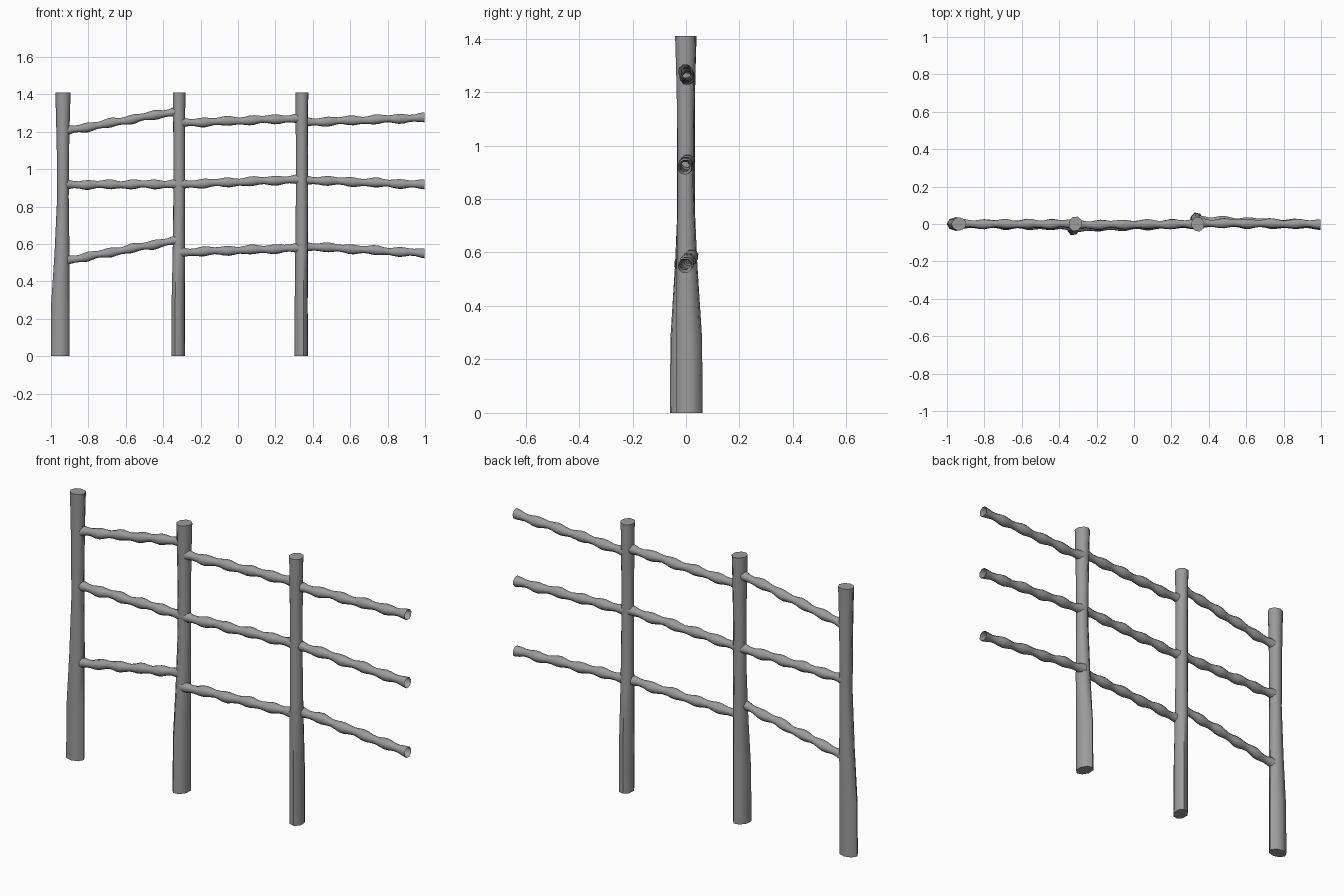
import bpy, bmesh, math
from mathutils import Vector

if "Cube" in bpy.data.objects:
    bpy.data.objects.remove(bpy.data.objects["Cube"])

# Weathered dark grey wood
wood = bpy.data.materials.new("grey_wood")
wood.diffuse_color = (0.33, 0.33, 0.33, 1)
wood.use_nodes = True
wood.node_tree.nodes["Principled BSDF"].inputs["Base Color"].default_value = wood.diffuse_color


def loft(name, rings, capped=True):
    """Skin a list of vertex rings into a smooth-shaded tube."""
    bm = bmesh.new()
    loops = [[bm.verts.new(p) for p in ring] for ring in rings]
    n = len(loops[0])
    for a, b in zip(loops, loops[1:]):
        for i in range(n):
            j = (i + 1) % n
            bm.faces.new((a[i], a[j], b[j], b[i]))
    if capped:
        bm.faces.new(loops[0][::-1])
        bm.faces.new(loops[-1])
    me = bpy.data.meshes.new(name)
    bm.to_mesh(me)
    bm.free()
    me.materials.append(wood)
    ob = bpy.data.objects.new(name, me)
    bpy.context.collection.objects.link(ob)
    bpy.ops.object.select_all(action='DESELECT')
    ob.select_set(True)
    bpy.context.view_layer.objects.active = ob
    bpy.ops.object.shade_smooth_by_angle(angle=math.radians(50))
    return ob


# Post profile: height, bend offset, half width along the bend, half width across
PROFILE = [(0, -0.014, 0.050, 0.037), (0.28, -0.013, 0.049, 0.036),
           (0.55, -0.004, 0.040, 0.035), (0.85, 0.001, 0.031, 0.033),
           (1.10, 0.001, 0.033, 0.033), (1.28, 0.001, 0.037, 0.034),
           (1.41, 0.001, 0.041, 0.036)]


def post(name, x, turn):
    c, s = math.cos(turn), math.sin(turn)
    rings = []
    for z, off, ru, rv in PROFILE:
        ring = []
        for i in range(8):
            a = math.tau * i / 8
            u, v = off + ru * math.cos(a), rv * math.sin(a)
            ring.append((x + u * c - v * s, u * s + v * c, z))
        rings.append(ring)
    return loft(name, rings)


def rail(name, start, end, phase):
    """Knobbly open-ended branch: radius and centre line ripple along its length."""
    p, q = Vector(start), Vector(end)
    steps = 24
    rings = []
    for k in range(steps + 1):
        t = k / steps
        w = math.tau * 5 * t
        r = 0.0235 + 0.0045 * math.cos(w)
        c = p.lerp(q, t)
        c.y += 0.002 * math.sin(w * 0.7 + phase)
        c.z += 0.002 * math.sin(w * 0.6 + phase)
        # negative angle keeps the faces pointing outward along +x
        rings.append([(c.x, c.y + r * math.cos(math.tau * i / 8 + 0.3),
                       c.z + r * math.sin(math.tau * i / 8 + 0.3)) for i in range(8)])
    return loft(name, rings, capped=False)


# Three posts, same shape turned differently
post("left_post", -0.937, 0)
post("middle_post", -0.315, math.radians(70))
post("right_post", 0.341, math.radians(-76))

# Rails: start and end x per bay, then start and end heights per bay
BAYS = [(-0.925, -0.325), (-0.312, 0.328), (0.348, 0.996)]
ROWS = {
    "top": [(1.203, 1.31), (1.246, 1.272), (1.25, 1.275)],
    "middle": [(0.916, 0.92), (0.918, 0.945), (0.942, 0.917)],
    "bottom": [(0.51, 0.62), (0.555, 0.578), (0.588, 0.55)],
}
# Sideways positions of the rail ends per bay
SIDE = {
    "top": [(0, 0), (-0.005, 0), (0.005, 0)],
    "middle": [(0, 0), (-0.005, 0), (0.005, -0.004)],
    "bottom": [(0, -0.01), (-0.018, 0.0), (0.02, -0.004)],
}
for r, (row, heights) in enumerate(ROWS.items()):
    for b, (x0, x1) in enumerate(BAYS):
        z0, z1 = heights[b]
        y0, y1 = SIDE[row][b]
        rail(f"{row}_rail_{b + 1}", (x0, y0, z0), (x1, y1, z1), 0.4 + 0.9 * r + 0.6 * b)
